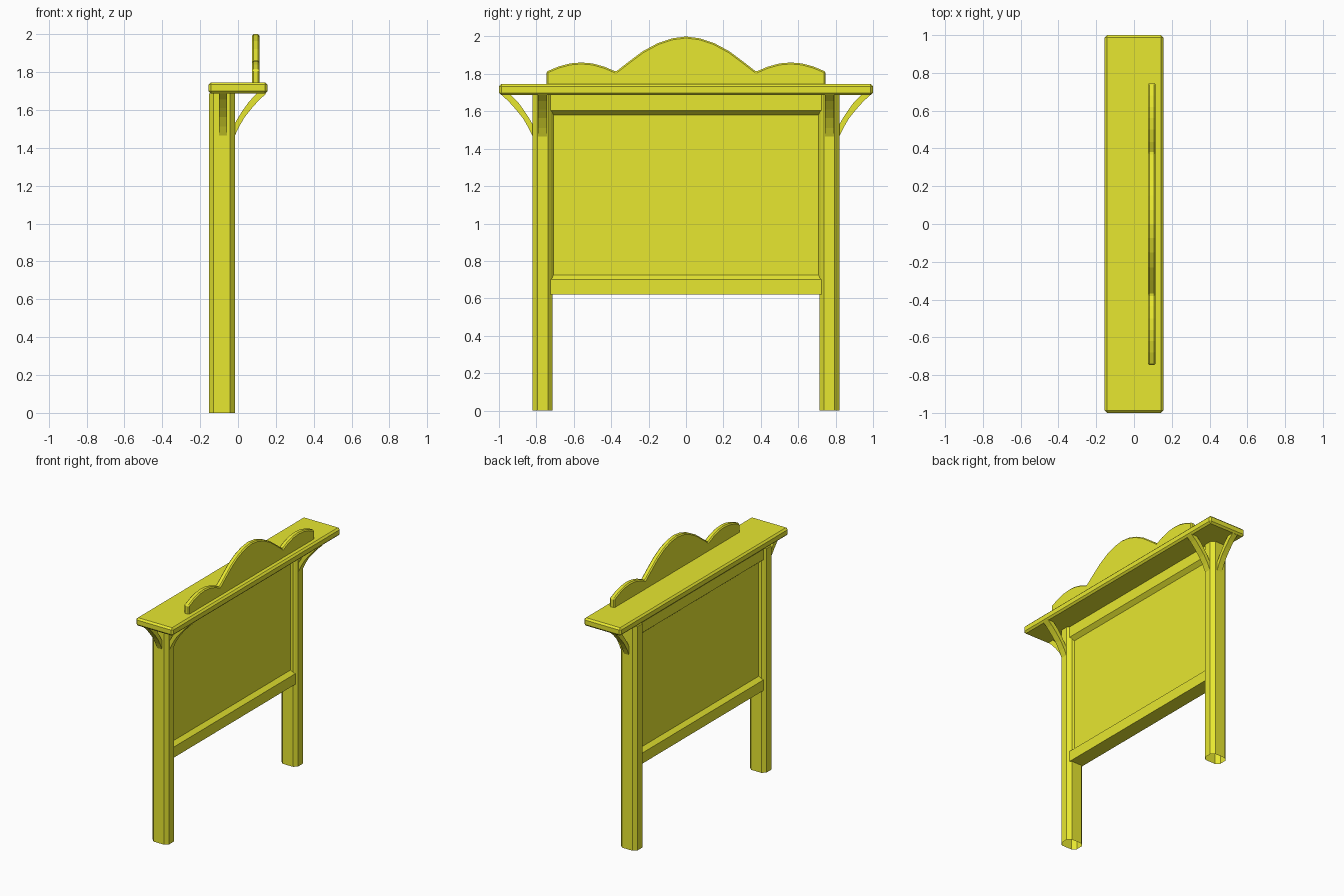
import bpy, bmesh
from mathutils import Vector

if "Cube" in bpy.data.objects:
    bpy.data.objects.remove(bpy.data.objects["Cube"])

mat = bpy.data.materials.new("olive_yellow")
mat.diffuse_color = (0.8, 0.8, 0.03, 1)
mat.use_nodes = True
mat.node_tree.nodes["Principled BSDF"].inputs["Base Color"].default_value = mat.diffuse_color


def prism(name, pts, direction, bevel=0.0, open_start=False):
    """Extrude a flat 3D outline along a direction."""
    bm = bmesh.new()
    d = Vector(direction)
    a = [bm.verts.new(p) for p in pts]
    b = [bm.verts.new(Vector(p) + d) for p in pts]
    n = len(pts)
    for i in range(n):
        j = (i + 1) % n
        bm.faces.new((a[i], a[j], b[j], b[i]))
    start = bm.faces.new(a[::-1])
    bm.faces.new(b)
    bmesh.ops.recalc_face_normals(bm, faces=bm.faces[:])
    if open_start:
        bmesh.ops.delete(bm, geom=[start], context='FACES_ONLY')
    me = bpy.data.meshes.new(name)
    bm.to_mesh(me)
    bm.free()
    me.materials.append(mat)
    ob = bpy.data.objects.new(name, me)
    bpy.context.collection.objects.link(ob)
    if bevel:
        m = ob.modifiers.new("bevel", 'BEVEL')
        m.width, m.segments = bevel, 1
        m.limit_method, m.angle_limit = 'ANGLE', 1.05
    return ob


def box(name, x0, x1, y0, y1, z0, z1, bevel=0.0):
    pts = [(x0, y0, z0), (x1, y0, z0), (x1, y1, z0), (x0, y1, z0)]
    return prism(name, pts, (0, 0, z1 - z0), bevel)


CX, CY = -0.085, 0.767          # post centre
HX, HY, C = 0.069, 0.053, 0.025  # post half sizes and chamfer
TOP = 1.686

# Curved bracket outline: (distance out from the post, height)
brace = [(-0.02, 1.44), (0.0, 1.465), (0.022, 1.512), (0.052, 1.563), (0.09, 1.61),
         (0.13, 1.655), (0.165, TOP), (0.115, TOP), (0.075, 1.645),
         (0.045, 1.603), (0.02, 1.565), (0.0, 1.53), (-0.02, 1.50)]

for s, side in ((-1, "front"), (1, "back")):
    # Chamfered post, open underneath
    octagon = [(HX, HY - C), (HX - C, HY), (C - HX, HY), (-HX, HY - C),
               (-HX, C - HY), (C - HX, -HY), (HX - C, -HY), (HX, C - HY)]
    prism(side + "_post", [(CX + x, s * CY + y, 0) for x, y in octagon],
          (0, 0, TOP), open_start=True)
    # Bracket along the board and bracket under the overhang
    prism(side + "_end_bracket",
          [(-0.1, s * (CY + HY + d), z) for d, z in brace], (0.042, 0, 0))
    prism(side + "_overhang_bracket",
          [(CX + HX + d, s * CY - 0.025, z) for d, z in brace], (0, 0.05, 0))

# Board with rails whose inner edges slope towards the panel
box("notice_panel", CX - 0.025, CX + 0.025, -0.725, 0.725, 0.65, 1.66)
R, P, L = 0.055, 0.025, 0.724
lower = [(-R, 0.62), (R, 0.62), (R, 0.70), (P, 0.725), (-P, 0.725), (-R, 0.70)]
upper = [(-R, TOP), (R, TOP), (R, 1.605), (P, 1.58), (-P, 1.58), (-R, 1.605)]
for name, prof in (("lower_rail", lower), ("upper_rail", upper)):
    prism(name, [(CX + x, -L, z) for x, z in prof], (0, 2 * L, 0))
# Sloped trims beside the posts
for s, side in ((-1, "front"), (1, "back")):
    trim = [(R, 0.722), (P, 0.708), (-P, 0.708), (-R, 0.722)]
    prism(side + "_panel_trim", [(CX + x, s * y, 0.68) for x, y in trim], (0, 0, 0.94))

# Roof slab
box("roof_slab", -0.155, 0.155, -1, 1, TOP, 1.746, 0.013)

# Three-humped crest
half = [(0.0, 2.0), (0.075, 1.99), (0.15, 1.965), (0.23, 1.922), (0.30, 1.87),
        (0.375, 1.812), (0.435, 1.838), (0.50, 1.856), (0.56, 1.861),
        (0.62, 1.856), (0.68, 1.84), (0.747, 1.812), (0.747, 1.735)]
outline = half + [(-y, z) for y, z in half[:0:-1]]
prism("crest", [(0.074, y, z) for y, z in outline], (0.04, 0, 0), 0.008)
